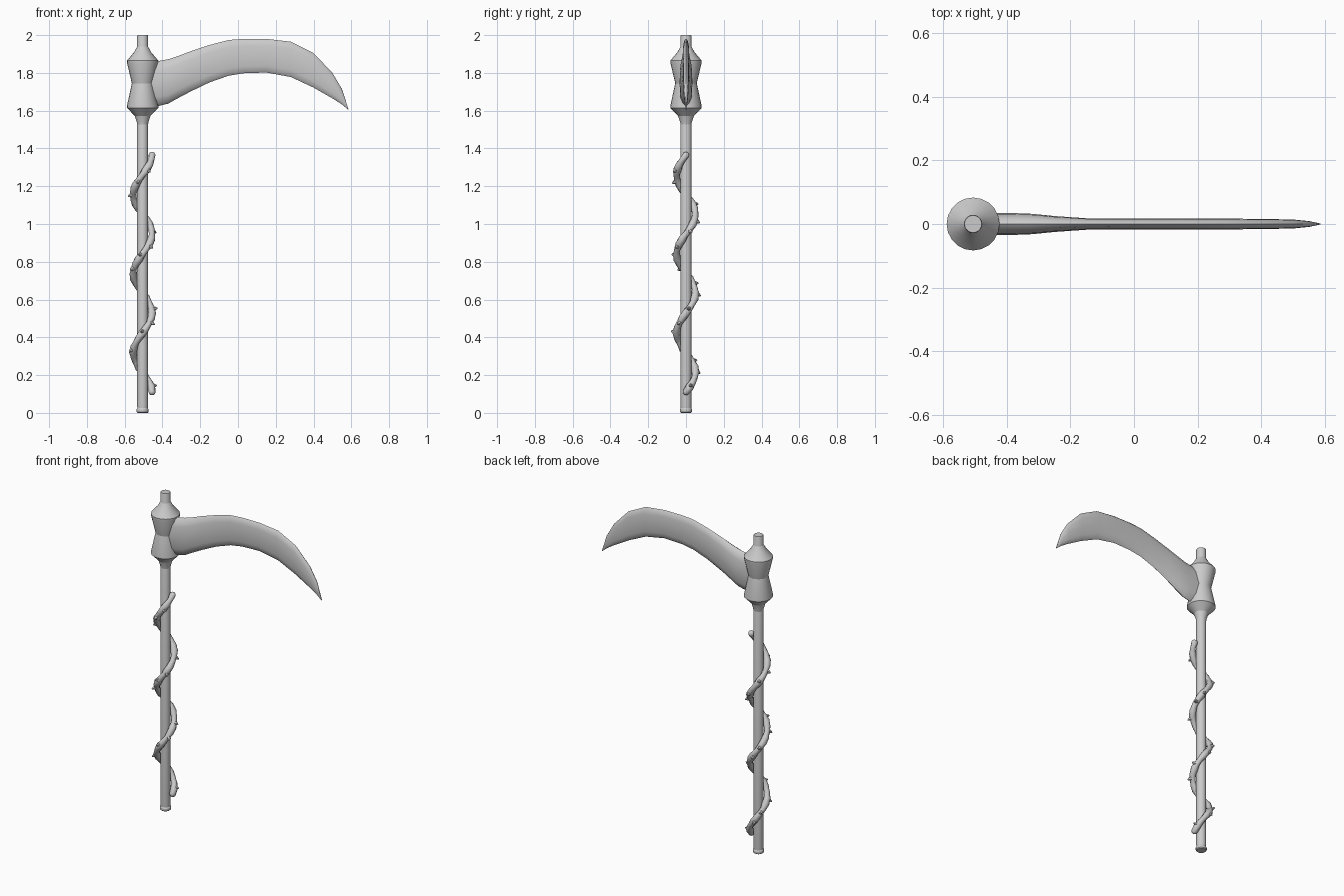
import bpy, math, random
from mathutils import Vector

if "Cube" in bpy.data.objects:
    bpy.data.objects.remove(bpy.data.objects["Cube"])

random.seed(4)
AX = -0.505  # x of the shaft axis


def loft(name, rings, angle=40):
    """Skin equal-length point rings and cap both ends."""
    n = len(rings[0])
    verts = [tuple(p) for r in rings for p in r]
    faces = [tuple(reversed(range(n))), tuple(range(len(verts) - n, len(verts)))]
    for i in range(len(rings) - 1):
        for j in range(n):
            k = (j + 1) % n
            faces.append((i * n + j, i * n + k, (i + 1) * n + k, (i + 1) * n + j))
    me = bpy.data.meshes.new(name)
    me.from_pydata(verts, [], faces)
    ob = bpy.data.objects.new(name, me)
    bpy.context.collection.objects.link(ob)
    bpy.ops.object.select_all(action='DESELECT')
    ob.select_set(True)
    bpy.context.view_layer.objects.active = ob
    bpy.ops.object.mode_set(mode='EDIT')
    bpy.ops.mesh.select_all(action='SELECT')
    bpy.ops.mesh.remove_doubles(threshold=0.0001)
    bpy.ops.mesh.normals_make_consistent(inside=False)
    bpy.ops.object.mode_set(mode='OBJECT')
    bpy.ops.object.shade_smooth_by_angle(angle=math.radians(angle))
    return ob


def lathe(name, profile, seg=20):
    return loft(name, [[(AX + r * math.cos(2 * math.pi * j / seg),
                         r * math.sin(2 * math.pi * j / seg), z)
                        for j in range(seg)] for r, z in profile], 25)


# Shaft with a small foot ring
lathe("shaft", [(.027, 0), (.032, .005), (.032, .018), (.028, .025), (.029, .04),
                (.029, 1.995), (.027, 2.0)])

# Waisted socket holding the blade
lathe("blade_socket", [(.028, 1.52), (.031, 1.54), (.042, 1.573), (.083, 1.615), (.083, 1.625),
                       (.057, 1.745), (.083, 1.855), (.083, 1.865), (.045, 1.91), (.033, 1.932),
                       (.028, 1.94)])

# Curved blade: x, bottom z, top z, half thickness
stations = [(-.47, 1.63, 1.86, .034), (-.42, 1.625, 1.863, .034), (-.37, 1.637, 1.872, .034),
            (-.32, 1.665, 1.888, .032), (-.25, 1.702, 1.915, .025), (-.15, 1.75, 1.948, .018),
            (-.05, 1.785, 1.974, .017), (.03, 1.798, 1.98, .017), (.15, 1.802, 1.98, .017),
            (.28, 1.778, 1.965, .017), (.40, 1.722, 1.905, .016), (.50, 1.665, 1.80, .014),
            (.55, 1.633, 1.715, .009), (.585, 1.604, 1.608, .0015)]
section = [(0, 0), (.5, .06), (.9, .2), (1, .5), (.9, .8), (.5, .95), (0, 1)]
section += [(-y, v) for y, v in section[-2:0:-1]]
loft("blade", [[(x, y * h, b + (t - b) * v) for y, v in section]
               for x, b, t, h in stations])

# Vine winding three turns round the shaft
Z0, Z1, TURNS, VR = .11, 1.365, 3, .050


def helix(t, r=VR):
    a = 2 * math.pi * TURNS * t
    return Vector((AX + r * math.cos(a), r * math.sin(a), Z0 + (Z1 - Z0) * t))


def frame(t):
    tan = (helix(t + .001) - helix(t - .001)).normalized()
    out = helix(t) - Vector((AX, 0, helix(t).z))
    out.normalize()
    return tan, out, tan.cross(out)


rings = []
N = 48
steps = [(0, .006, -.016), (0, .015, -.010)]
steps += [(i / N, .019 + .003 * math.sin(i * 1.7), 0) for i in range(N + 1)]
steps += [(1, .015, .010), (1, .006, .016)]
for t, rad, shift in steps:
    tan, out, side = frame(t)
    c = helix(t) + tan * shift
    rings.append([c + rad * (math.cos(a) * out + math.sin(a) * side)
                  for a in (2 * math.pi * j / 10 for j in range(10))])
loft("vine", rings, 50)

# Blunt thorns on the outside of the vine
for i in range(18):
    t = (i + .6 + random.uniform(-.2, .2)) / 18.5
    tan, out, side = frame(t)
    lean = (out + .5 * side * random.choice((-1, 1)) - .3 * tan).normalized()
    u = lean.cross(tan).normalized()
    w = lean.cross(u)
    loft("thorn_%02d" % (i + 1),
         [[helix(t) + lean * d + r * (math.cos(a) * u + math.sin(a) * w)
           for a in (2 * math.pi * j / 6 for j in range(6))]
          for d, r in ((.008, .014), (.020, .010), (.032, .003))])
